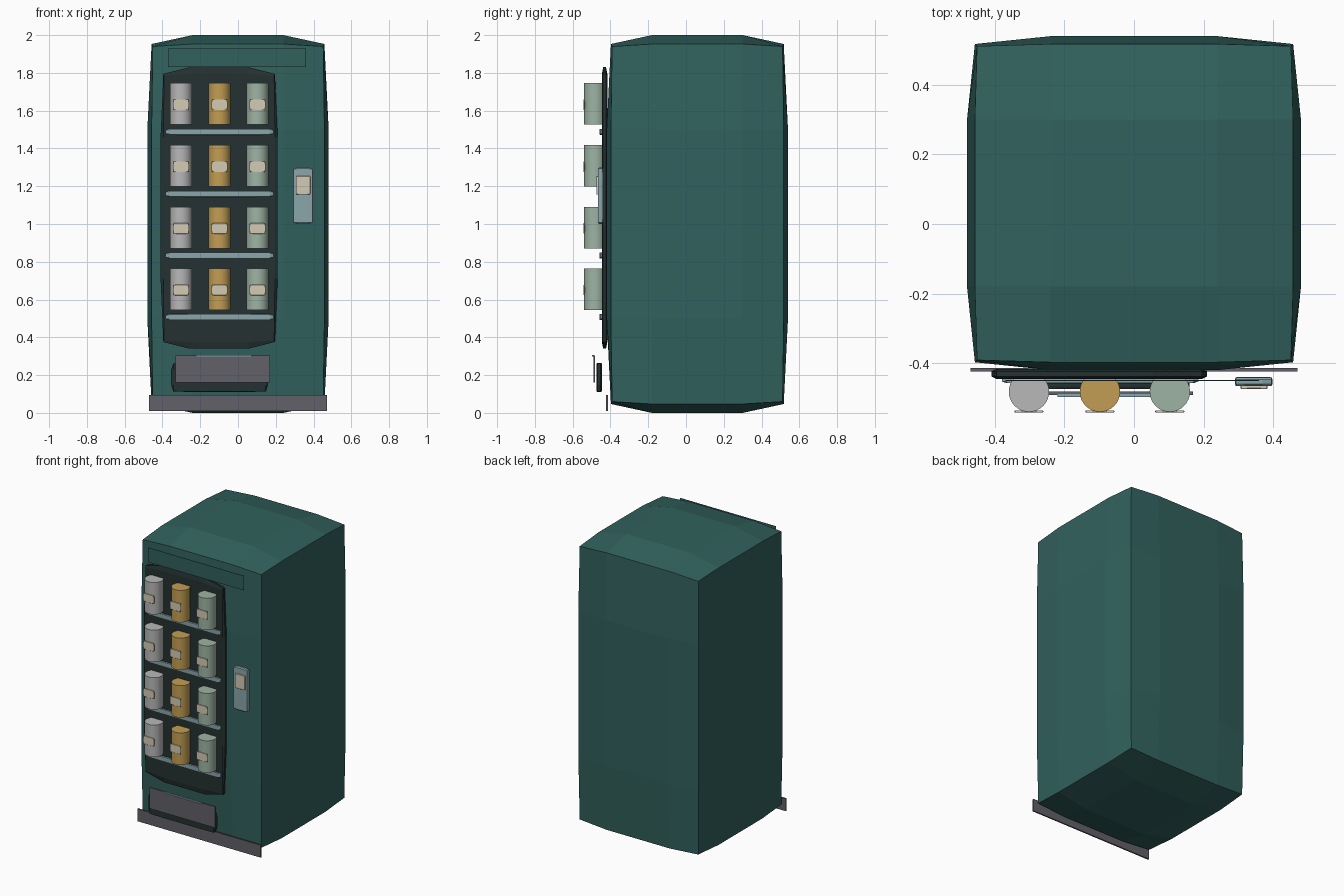
import bpy
import bmesh
import math

if "Cube" in bpy.data.objects:
    bpy.data.objects.remove(bpy.data.objects["Cube"])


def material(name, r, g, b):
    """Flat colour given as 0-255 display values, stored as linear."""
    def lin(c):
        c /= 255
        return c / 12.92 if c <= 0.04045 else ((c + 0.055) / 1.055) ** 2.4
    m = bpy.data.materials.new(name)
    m.diffuse_color = (lin(r), lin(g), lin(b), 1)
    m.use_nodes = True
    m.node_tree.nodes["Principled BSDF"].inputs["Base Color"].default_value = m.diffuse_color
    return m


TEAL = material("teal paint", 49, 97, 93)
DARK = material("dark display", 37, 49, 49)
STEEL = material("pale blue steel", 138, 166, 171)
GREY = material("dark grey metal", 97, 97, 104)
CREAM = material("cream label", 212, 203, 180)
SILVER = material("silver can", 184, 184, 184)
GOLD = material("gold can", 195, 158, 84)
SAGE = material("sage can", 158, 180, 164)


def finish(bm, name, mat):
    mesh = bpy.data.meshes.new(name)
    bm.to_mesh(mesh)
    bm.free()
    mesh.materials.append(mat)
    obj = bpy.data.objects.new(name, mesh)
    bpy.context.collection.objects.link(obj)
    return obj


def box(name, mat, xs, ys, zs, bulged=True):
    """Box between the given limits; bulged boxes have puffed-out faces."""
    bm = bmesh.new()
    bmesh.ops.create_cube(bm, size=2)
    if bulged:
        bmesh.ops.subdivide_edges(bm, edges=bm.edges[:], cuts=2, use_grid_fill=True)
    for v in bm.verts:
        outer = [abs(c) > 0.9 for c in v.co]
        reach = {1: 1.0, 2: 0.953, 3: 0.94}[sum(outer)] if bulged else 1.0
        for i, (lo, hi) in enumerate((xs, ys, zs)):
            t = math.copysign(reach if outer[i] else 0.5, v.co[i])
            v.co[i] = (lo + hi) / 2 + t * (hi - lo) / 2
    return finish(bm, name, mat)


def can(name, mat, x, z):
    bm = bmesh.new()
    bmesh.ops.create_cone(bm, cap_ends=True, segments=32,
                          radius1=0.058, radius2=0.058, depth=0.22)
    bmesh.ops.translate(bm, verts=bm.verts[:], vec=(x, -0.482, z))
    for f in bm.faces:
        f.smooth = abs(f.normal.z) < 0.5
    for e in bm.edges:
        e.smooth = e.calc_face_angle(0) < 0.6
    return finish(bm, name, mat)


# Cabinet
box("cabinet", TEAL, (-0.48, 0.48), (-0.42, 0.54), (0, 2))
box("header_panel", TEAL, (-0.37, 0.36), (-0.451, -0.449), (1.83, 1.93), False)
box("kick_plate", GREY, (-0.47, 0.47), (-0.424, -0.414), (0.01, 0.095), False)

# Display window
box("display_window", DARK, (-0.41, 0.21), (-0.446, -0.416), (0.34, 1.83))

# Shelves, each with a row of labelled cans
for row, z in enumerate((0.507, 0.833, 1.16, 1.488)):
    box(f"shelf_{row}", STEEL, (-0.38, 0.185), (-0.458, -0.436), (z - 0.016, z + 0.016))
    for col, (x, mat) in enumerate(((-0.302, SILVER), (-0.098, GOLD), (0.103, SAGE))):
        can(f"can_{row}_{col}", mat, x, z + 0.148)
        box(f"label_{row}_{col}", CREAM, (x - 0.042, x + 0.042),
            (-0.542, -0.536), (z + 0.115, z + 0.172))

# Collection tray with its flap and hinge strip
box("collection_tray", DARK, (-0.355, 0.16), (-0.475, -0.445), (0.11, 0.265))
box("tray_flap", GREY, (-0.33, 0.17), (-0.491, -0.482), (0.16, 0.305), False)
box("flap_hinge", STEEL, (-0.22, 0.07), (-0.498, -0.488), (0.298, 0.307), False)

# Payment panel
box("payment_panel", STEEL, (0.29, 0.398), (-0.466, -0.44), (1.0, 1.3))
box("payment_button", CREAM, (0.306, 0.384), (-0.475, -0.462), (1.155, 1.255))
